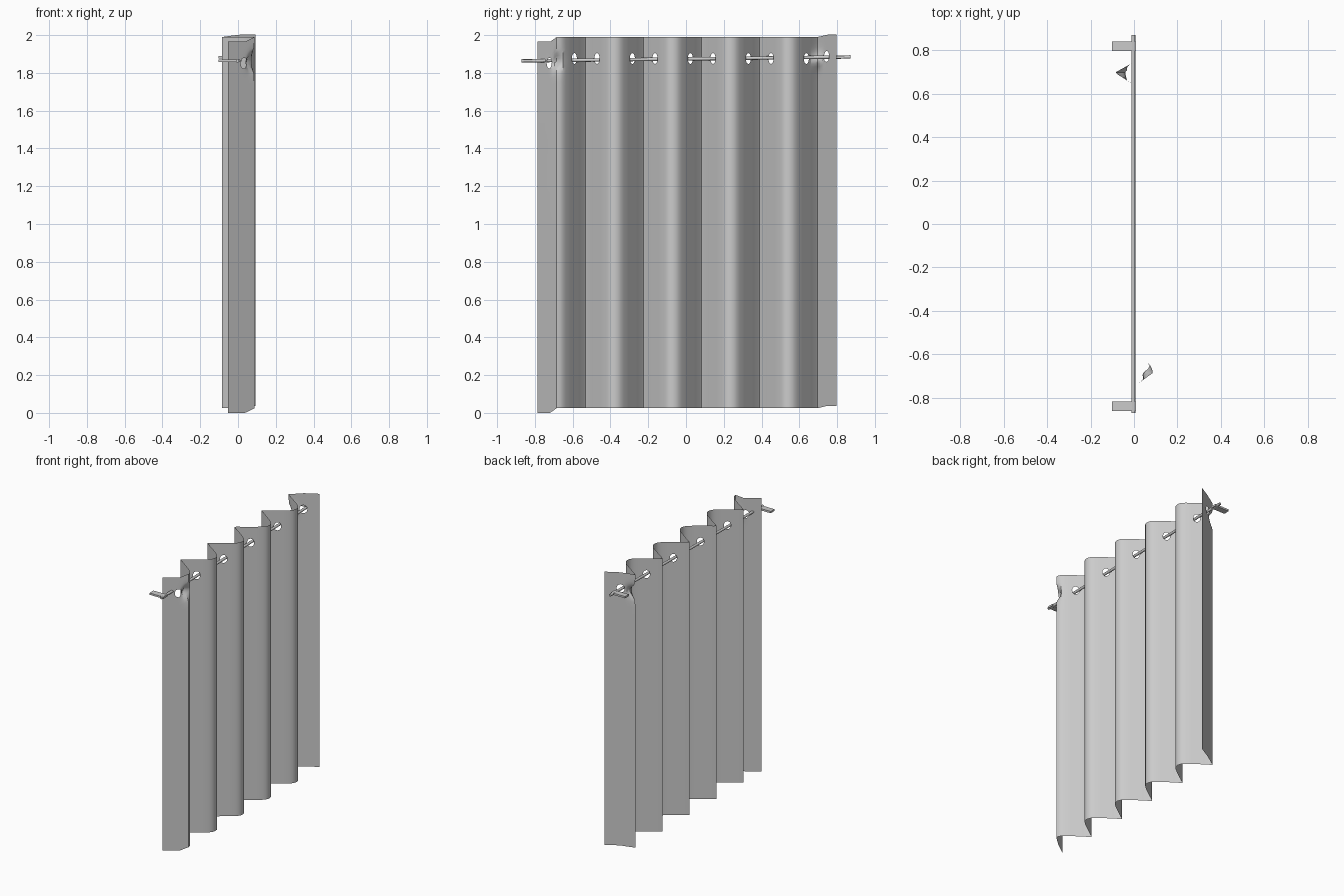
import bpy, bmesh, math

if "Cube" in bpy.data.objects:
    bpy.data.objects.remove(bpy.data.objects["Cube"])

ROD_TILT = 0.012
TROUGHS = [0.697 - 0.307 * k for k in range(5)]


def rod_z(y):
    return 1.874 + ROD_TILT * y


def lerp_table(pts, v):
    for (a, p), (b, q) in zip(pts, pts[1:]):
        if v <= b:
            return p + (q - p) * (v - a) / (b - a)
    return pts[-1][1]


# Half of one fold: distance from the trough -> depth in x
FOLD = [(0, -0.085), (0.01, -0.074), (0.035, -0.035), (0.06, 0.0), (0.085, 0.035),
        (0.105, 0.06), (0.12, 0.075), (0.135, 0.083), (0.154, 0.087)]
LEFT = TROUGHS[-1] - 0.1535
RIGHT = TROUGHS[0]
Y0, Y1 = -0.785, 0.797


def fold_x(y):
    if y > RIGHT:
        return -0.085 + 0.177 * (y - RIGHT) / (Y1 - RIGHT)
    if y < LEFT:
        return 0.087 - 0.139 * (LEFT - y) / (LEFT - Y0)
    return lerp_table(FOLD, min(abs(y - t) for t in TROUGHS))


def drop(y):
    # The loose end strips sag at one end and lift at the other
    if y < LEFT:
        return -0.025 * min(1, (LEFT - y) / 0.035)
    if y > RIGHT:
        return 0.012 * min(1, (y - RIGHT) / 0.05)
    return 0


# Eyelet centres, where the cloth crosses the rod
holes = [t + s for t in TROUGHS for s in (-0.06, 0.06)]
holes[1] = RIGHT + 0.047
holes.append(-0.724)
DY, DZ, HZ = 0.0068, 0.0145, 1.876

# Column and row positions of the sheet
cols = {Y0, Y1, LEFT, RIGHT}
for t in TROUGHS:
    for d, _ in FOLD:
        cols |= {t + d, t - d}
cols |= {LEFT - 0.012, LEFT - 0.035 + 0.01, RIGHT + 0.012, RIGHT + 0.085}
cols = [c for c in cols if Y0 <= c <= Y1 and min(abs(c - h) for h in holes) > 3.4 * DY]
cols += [h + k * DY for h in holes for k in range(-3, 4)]
cols = sorted(set(round(c, 4) for c in cols))
cols = [c for i, c in enumerate(cols) if i == 0 or c - cols[i - 1] > 0.0012]
rows = [0.025, 0.5, 1.0, 1.5, 1.75, 1.79, 1.81] + [HZ + k * DZ for k in range(-3, 4)] + [1.935, 1.96, 1.99]

# Pleated curtain sheet with round eyelet holes
bm = bmesh.new()
grid = []
for y in cols:
    line = []
    h = min(holes, key=lambda c: abs(c - y))
    i = round((y - h) / DY)
    for z in rows:
        j = round((z - HZ) / DZ)
        yy, zz = y, z
        ring = max(abs(i), abs(j))
        if ring < 2:
            line.append(None)
            continue
        if ring == 2:
            k = 2 / math.hypot(i, j)
            yy, zz = h + i * DY * k, HZ + j * DZ * k
        x = fold_x(yy)
        # Pinched dents beside the outer eyelets
        pinch = math.exp(-((zz - 1.865) / 0.04) ** 2)
        x -= 0.045 * pinch * math.exp(-((yy - LEFT) / 0.02) ** 2)
        x += 0.045 * pinch * math.exp(-((yy - RIGHT) / 0.02) ** 2)
        line.append(bm.verts.new((x, yy, zz + drop(yy))))
    grid.append(line)
for a, b in zip(grid, grid[1:]):
    for r in range(len(rows) - 1):
        quad = (a[r], b[r], b[r + 1], a[r + 1])
        if None not in quad:
            bm.faces.new(quad)
me = bpy.data.meshes.new("curtain")
bm.to_mesh(me)
bm.free()
curtain = bpy.data.objects.new("curtain", me)
bpy.context.collection.objects.link(curtain)
bpy.context.view_layer.objects.active = curtain
curtain.select_set(True)
bpy.ops.object.shade_smooth_by_angle(angle=math.radians(30))

# Rod, slightly tilted
bpy.ops.mesh.primitive_cylinder_add(vertices=16, radius=0.009, depth=1.74, location=(-0.003, 0, rod_z(0)),
                                    rotation=(-math.pi / 2 + ROD_TILT, 0, 0))
bpy.context.object.name = "rod"
bpy.ops.object.shade_smooth_by_angle(angle=math.radians(40))

# Flat wall brackets
for name, y in (("bracket_left", -0.838), ("bracket_right", 0.817)):
    bpy.ops.mesh.primitive_cube_add(size=1, location=(-0.046, y, rod_z(y)), rotation=(ROD_TILT, 0, 0))
    ob = bpy.context.object
    ob.name = name
    ob.scale = (0.112, 0.044, 0.013)
